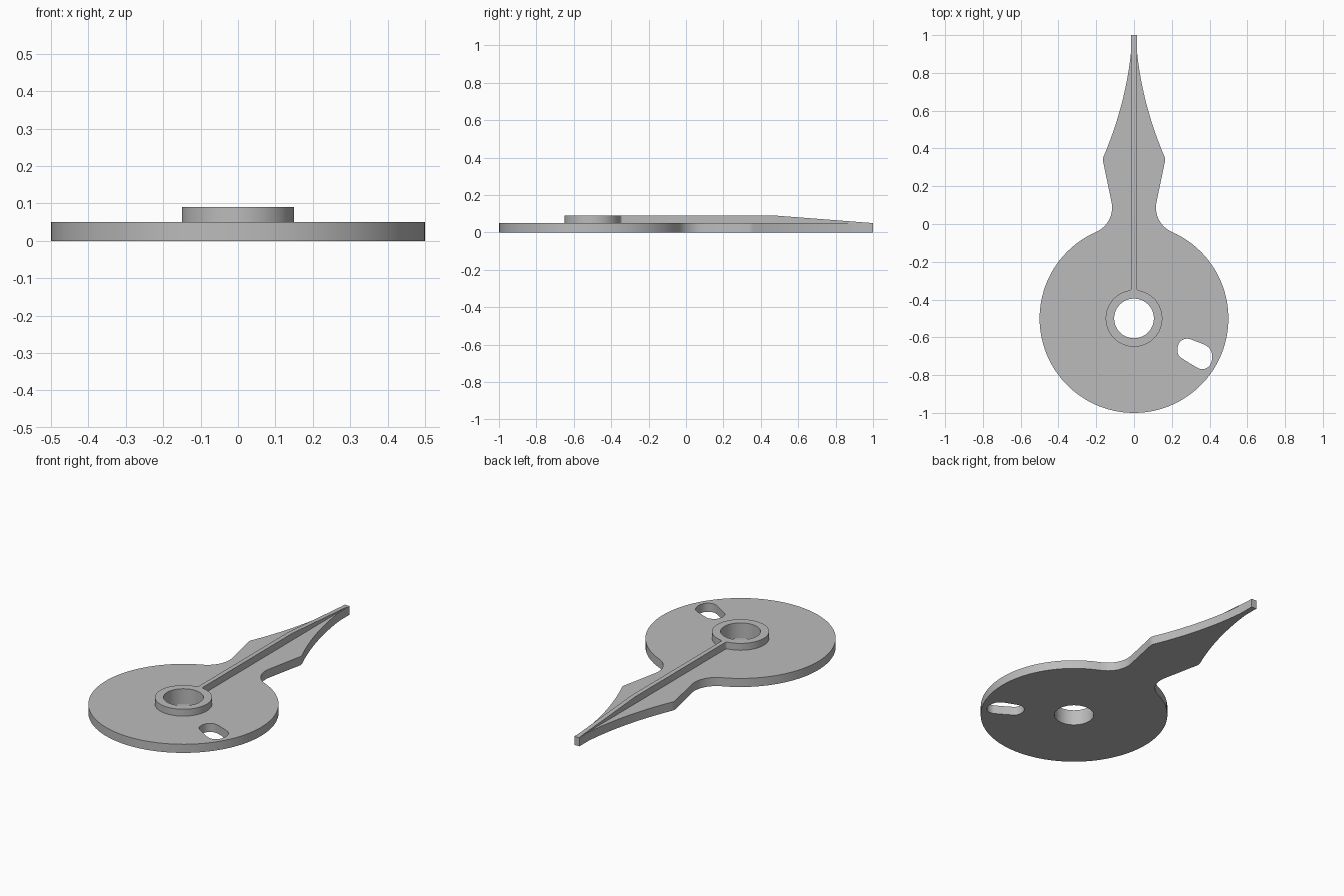
import bpy, bmesh, math
from mathutils import Vector

if "Cube" in bpy.data.objects:
    bpy.data.objects.remove(bpy.data.objects["Cube"])

BASE_TOP, HUB_TOP, CY = 0.05, 0.09, -0.5

grey = bpy.data.materials.new("plain grey")
grey.diffuse_color = (0.5, 0.5, 0.5, 1)
grey.use_nodes = True
grey.node_tree.nodes["Principled BSDF"].inputs["Base Color"].default_value = grey.diffuse_color


def arc(cx, cy, r, a0, a1, n):
    return [(cx + r * math.cos(math.radians(a0 + (a1 - a0) * i / n)),
             cy + r * math.sin(math.radians(a0 + (a1 - a0) * i / n))) for i in range(n + 1)]


def circle(cx, cy, r, n=64):
    return arc(cx, cy, r, 0, 360, n)[:-1]


def mirrored(right):
    """Close a right-hand half outline by mirroring it across x = 0."""
    left = [(-x, y) for x, y in reversed(right) if abs(x) > 1e-5]
    return right + left


def smooth_loop(pts, steps=4):
    """Closed Catmull-Rom curve through the points."""
    out, n = [], len(pts)
    for i in range(n):
        a, b, c, d = (Vector(pts[(i + k) % n]) for k in (-1, 0, 1, 2))
        for s in range(steps):
            t = s / steps
            p = 0.5 * (2 * b + (c - a) * t + (2 * a - 5 * b + 4 * c - d) * t * t
                       + (3 * b - a - 3 * c + d) * t ** 3)
            out.append((p.x, p.y))
    return out


def plate(name, loops, z0, top, cut_y=None, bottom=True):
    """Fill the outlines (the first outer, the rest holes) and raise them to top(y)."""
    bm = bmesh.new()
    for loop in loops:
        vs = [bm.verts.new((x, y, z0)) for x, y in loop]
        for i, v in enumerate(vs):
            bm.edges.new((v, vs[(i + 1) % len(vs)]))
    bmesh.ops.triangle_fill(bm, edges=bm.edges[:], use_beauty=True, normal=(0, 0, 1))
    if cut_y is not None:
        bmesh.ops.bisect_plane(bm, geom=bm.verts[:] + bm.edges[:] + bm.faces[:],
                               plane_co=(0, cut_y, 0), plane_no=(0, 1, 0))
    lower = bm.faces[:]
    ext = bmesh.ops.extrude_face_region(bm, geom=lower, use_keep_orig=True)
    for v in ext["geom"]:
        if isinstance(v, bmesh.types.BMVert):
            v.co.z = top(v.co.y)
    bmesh.ops.recalc_face_normals(bm, faces=bm.faces[:])
    if not bottom:
        bmesh.ops.delete(bm, geom=lower, context='FACES_ONLY')
    me = bpy.data.meshes.new(name)
    bm.to_mesh(me)
    bm.free()
    me.materials.append(grey)
    ob = bpy.data.objects.new(name, me)
    bpy.context.collection.objects.link(ob)
    bpy.ops.object.select_all(action='DESELECT')
    ob.select_set(True)
    bpy.context.view_layer.objects.active = ob
    bpy.ops.object.shade_smooth_by_angle(angle=math.radians(30))
    return ob


# Base plate: disc, filleted neck and curved pointer
half = arc(0, CY, 0.5, -90, 66.4, 44)
half += arc(0.256, 0.087, 0.14, 246.4, 169.6, 14)[1:]
half += [(0.161, 0.318), (0.165, 0.336), (0.164, 0.349)]
p0, p1, p2 = Vector((0.16, 0.36)), Vector((0.045, 0.63)), Vector((0.016, 0.91))
for i in range(17):
    t = i / 16
    p = (1 - t) ** 2 * p0 + 2 * t * (1 - t) * p1 + t * t * p2
    half.append((p.x, p.y))
half.append((0.016, 1.0))

bore = circle(0, CY, 0.105)
slot = smooth_loop([(0.23, -0.655), (0.24, -0.628), (0.262, -0.611), (0.29, -0.608),
                    (0.335, -0.624), (0.38, -0.643), (0.402, -0.662), (0.413, -0.69),
                    (0.412, -0.722), (0.4, -0.75), (0.377, -0.766), (0.35, -0.767),
                    (0.325, -0.755), (0.282, -0.729), (0.242, -0.702), (0.231, -0.68)])
plate("base_plate", [mirrored(half), bore, slot], 0, lambda y: BASE_TOP)

# Raised hub ring with a rib that tapers down to the tip
hub = arc(0, CY, 0.15, -90, 80.2, 32)
hub += arc(0.028, -0.3374, 0.015, 260.2, 180, 6)[1:]
hub.append((0.013, 0.999))
plate("hub_and_rib", [mirrored(hub), bore], BASE_TOP,
      lambda y: HUB_TOP - (HUB_TOP - BASE_TOP) * max(0, (y - 0.48) / 0.52),
      cut_y=0.48, bottom=False)
